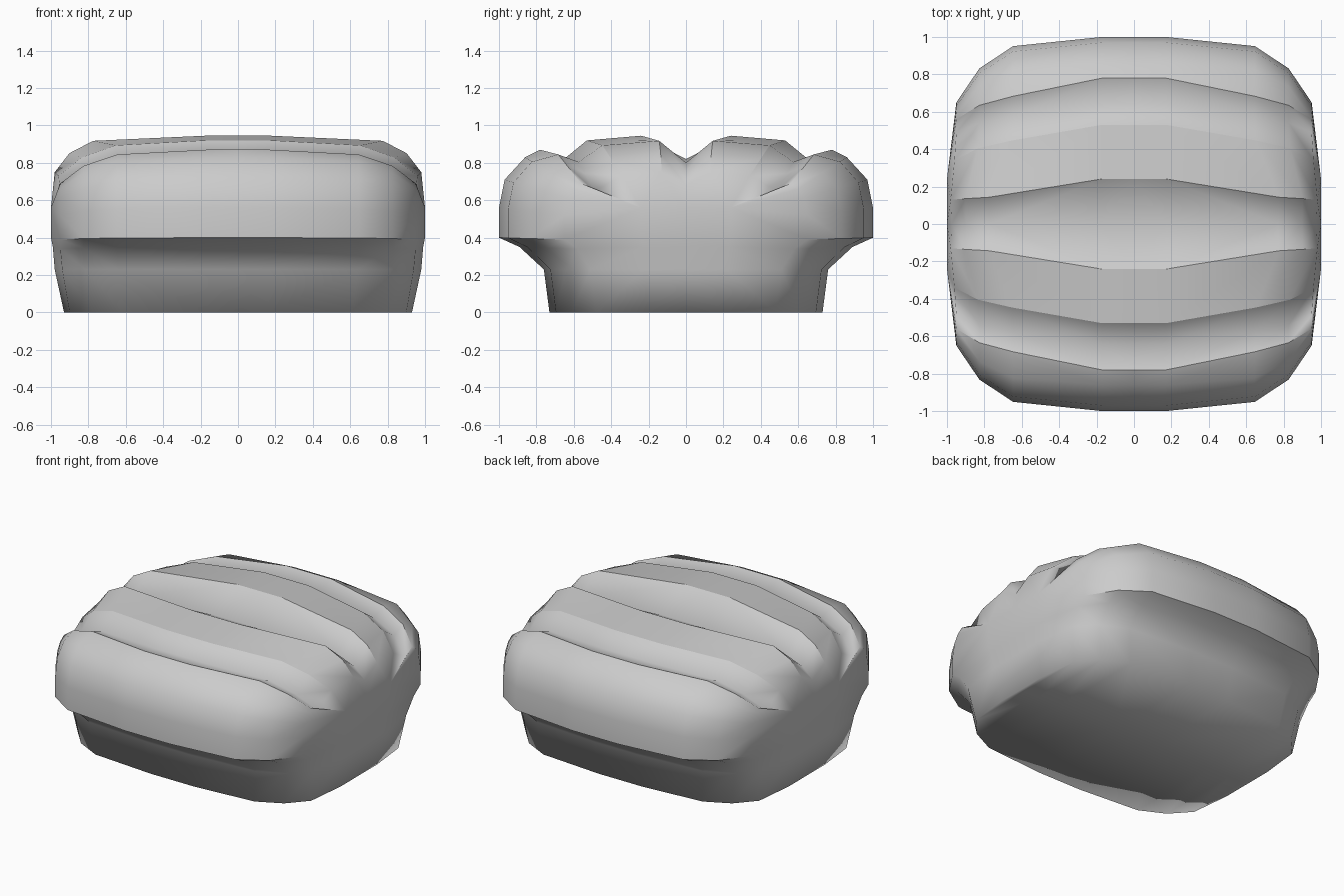
import bpy
import bmesh

cube = bpy.data.objects.get("Cube")
if cube:
    bpy.data.objects.remove(cube, do_unlink=True)

# One plain grey material
grey = bpy.data.materials.new("plain_grey")
grey.use_nodes = True
colour = (0.6, 0.6, 0.6, 1)
grey.diffuse_color = colour
grey.node_tree.nodes["Principled BSDF"].inputs["Base Color"].default_value = colour

# How far each lengthwise line has moved towards its end shape, per station
ROUND = (0, 0, 0.14, 0.48, 1, 1)
RIDGE = (0, 0, 0.44, 0.66, 1, 1)
INNER = (0, 0, 0.88, 0.95, 1, 1)
OUTER_X = (0, 0.18, 0.68, 0.87, 1)
INNER_X = (0, 0.18, 0.79, 0.92, 1)

# Lines from the bottom up to the centre groove:
# middle y, z; end y, z; end x; tip x, y, z; sideways blend; spacing; crease
TIP = (1, 0.24, 0.56)
lines = [
    (0, 0, 0, 0, 0.90, (0.93, 0, 0), ROUND, OUTER_X, False),
    (0.73, 0, 0.48, 0, 0.90, (0.93, 0.2, 0), ROUND, OUTER_X, False),
    (0.76, 0.23, 0.51, 0.23, 0.94, (0.98, 0.22, 0.23), ROUND, OUTER_X, False),
    (0.89, 0.35, 0.58, 0.34, 0.95, (0.99, 0.23, 0.35), ROUND, OUTER_X, False),
    (1, 0.4, 0.65, 0.39, 0.95, (1, 0.24, 0.4), ROUND, OUTER_X, True),
    (1, 0.56, 0.65, 0.52, 0.95, TIP, ROUND, OUTER_X, False),
    (0.97, 0.71, 0.63, 0.61, 0.95, TIP, ROUND, OUTER_X, False),
    (0.86, 0.83, 0.60, 0.66, 0.95, TIP, ROUND, OUTER_X, False),
    (0.78, 0.87, 0.56, 0.69, 0.95, TIP, RIDGE, OUTER_X, True),
    (0.64, 0.83, 0.49, 0.65, 0.95, TIP, RIDGE, OUTER_X, False),
    (0.53, 0.92, 0.34, 0.73, 0.96, TIP, RIDGE, OUTER_X, True),
    (0.24, 0.945, 0.13, 0.75, 0.98, TIP, INNER, INNER_X, True),
    (0, 0.82, 0, 0.68, 0.975, (1, 0, 0.56), INNER, INNER_X, False),
]

# Quarter of the padded body
bm = bmesh.new()
grid = []
for y0, z0, y1, z1, xe, tip, blend, spacing, crease in lines:
    row = []
    for s, f in enumerate(spacing):
        y = y0 + (y1 - y0) * blend[s]
        z = z0 + (z1 - z0) * ROUND[s]
        row.append(bm.verts.new((xe * f, y, z)))
    row.append(bm.verts.new(tip))
    row.append(bm.verts.new((tip[0], 0, tip[2])))
    grid.append(row)

for low, high in zip(grid, grid[1:]):
    for s in range(len(low) - 1):
        bm.faces.new((low[s], low[s + 1], high[s + 1], high[s])).smooth = True

# Crisp edges along the lip and the ridges
for row, line in zip(grid, lines):
    if line[-1]:
        for a, b in zip(row[:4], row[1:5]):
            bm.edges.get((a, b)).smooth = False

bmesh.ops.remove_doubles(bm, verts=bm.verts[:], dist=0.0005)
bmesh.ops.recalc_face_normals(bm, faces=bm.faces[:])
if sum(f.normal.z * f.calc_center_median().z + f.normal.y for f in bm.faces) < 0:
    bmesh.ops.reverse_faces(bm, faces=bm.faces[:])

mesh = bpy.data.meshes.new("padded_body")
bm.to_mesh(mesh)
bm.free()
mesh.materials.append(grey)
body = bpy.data.objects.new("padded_body", mesh)
bpy.context.collection.objects.link(body)

# Mirror to the other three quarters
mirror = body.modifiers.new("mirror", "MIRROR")
mirror.use_axis = (True, True, False)
mirror.use_clip = True
mirror.merge_threshold = 0.001
